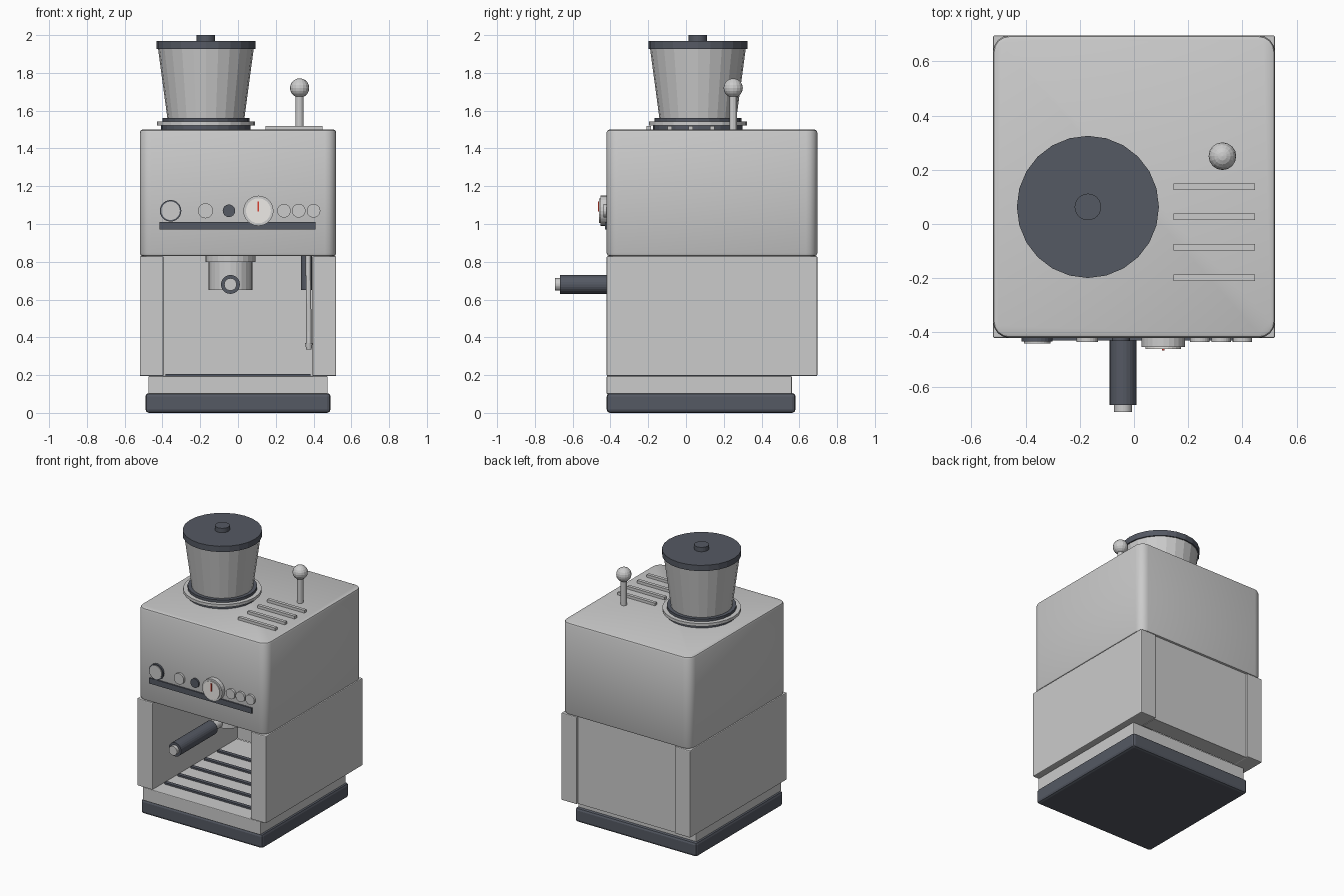
import bpy, bmesh
from math import radians
from mathutils import Vector

if "Cube" in bpy.data.objects:
    bpy.data.objects.remove(bpy.data.objects["Cube"])


def material(name, color):
    m = bpy.data.materials.new(name)
    m.diffuse_color = (*color, 1)
    m.use_nodes = True
    m.node_tree.nodes["Principled BSDF"].inputs["Base Color"].default_value = m.diffuse_color
    return m


DARK = material("dark_plastic", (0.09, 0.10, 0.125))
WHITE = material("dial_white", (0.85, 0.83, 0.8))
RED = material("needle_red", (0.7, 0.05, 0.03))


def finish(name, bm, mat=None, smooth=False):
    bmesh.ops.recalc_face_normals(bm, faces=bm.faces)
    me = bpy.data.meshes.new(name)
    bm.to_mesh(me)
    bm.free()
    ob = bpy.data.objects.new(name, me)
    bpy.context.collection.objects.link(ob)
    if mat:
        me.materials.append(mat)
    if smooth:
        bpy.context.view_layer.objects.active = ob
        ob.select_set(True)
        bpy.ops.object.shade_smooth_by_angle(angle=radians(35))
        ob.select_set(False)
    return ob


def box(name, x, y, z, mat=None, bevel=0, corner=0):
    """Box from (min, max) ranges; corner rounds the upright edges first."""
    bm = bmesh.new()
    bmesh.ops.create_cube(bm, size=1)
    for v in bm.verts:
        v.co = [r[0] if c < 0 else r[1] for c, r in zip(v.co, (x, y, z))]
    if corner:
        upright = [e for e in bm.edges
                   if abs(e.verts[0].co.z - e.verts[1].co.z) > 1e-4]
        bmesh.ops.bevel(bm, geom=upright, offset=corner, segments=4,
                        profile=0.5, affect='EDGES')
        edges = [e for e in bm.edges
                 if abs(e.verts[0].co.z - e.verts[1].co.z) < 1e-4]
    else:
        edges = bm.edges[:]
    if bevel:
        bmesh.ops.bevel(bm, geom=edges, offset=bevel, segments=2,
                        profile=0.5, affect='EDGES')
    return finish(name, bm, mat, smooth=corner > 0)


def tube(name, a, b, r1, mat=None, r2=None, sides=24):
    """Capped cylinder or cone from point a to point b."""
    a, b = Vector(a), Vector(b)
    d = b - a
    bm = bmesh.new()
    bmesh.ops.create_cone(bm, cap_ends=True, segments=sides, radius1=r1,
                          radius2=r1 if r2 is None else r2, depth=d.length)
    rot = Vector((0, 0, 1)).rotation_difference(d).to_matrix().to_4x4()
    bmesh.ops.transform(bm, matrix=rot, verts=bm.verts)
    bmesh.ops.translate(bm, vec=(a + b) / 2, verts=bm.verts)
    return finish(name, bm, mat)


F = -0.42    # front plane
B = 0.695    # back plane

# Base and plinth (plinth top is the drip tray floor)
box("base", (-0.49, 0.49), (F, 0.58), (0, 0.105), DARK, bevel=0.018)
box("plinth", (-0.475, 0.475), (F, 0.56), (0.1, 0.195), bevel=0.005)

# Lower housing: two side walls and a recessed back wall
for side, s in (("left", -1), ("right", 1)):
    box(side + "_wall", sorted((s * 0.395, s * 0.52)), (F, B), (0.195, 0.83), bevel=0.006)
box("back_wall", (-0.395, 0.395), (0.56, 0.68), (0.195, 0.83))

# Drip tray slats
for i in range(5):
    y = -0.285 + i * 0.152
    box(f"tray_slat_{i + 1}", (-0.385, 0.385), (y - 0.014, y + 0.014), (0.19, 0.207), DARK)

# Upper housing
box("upper_housing", (-0.52, 0.52), (F, B), (0.83, 1.5), bevel=0.015, corner=0.06)

# Front panel: trim strip, knobs, lamp and gauge
box("trim_strip", (-0.415, 0.41), (F - 0.01, F + 0.01), (0.97, 1.01), DARK)
PZ = 1.07


def knob(name, x, r, out, mat=None, start=-0.01):
    tube(name, (x, F - start * -1, PZ) if start > 0 else (x, F + 0.01, PZ),
         (x, F - out, PZ), r, mat)


knob("power_ring", -0.357, 0.057, 0.014, DARK)
knob("power_button", -0.357, 0.049, 0.02)
knob("brew_button", -0.172, 0.04, 0.016)
knob("indicator_lamp", -0.048, 0.033, 0.012, DARK)
knob("gauge_rim", 0.108, 0.08, 0.033)
knob("gauge_face", 0.108, 0.066, 0.04, WHITE)
box("gauge_needle", (0.104, 0.112), (F - 0.046, F - 0.03), (PZ - 0.005, PZ + 0.05), RED)
for i in range(3):
    knob(f"mode_button_{i + 1}", 0.243 + i * 0.0785, 0.036, 0.016)

# Brew group and filter holder
GX, GY, HZ = -0.04, -0.05, 0.68
tube("group_collar", (GX, GY, 0.8), (GX, GY, 0.84), 0.133)
tube("filter_basket", (GX, GY, 0.65), (GX, GY, 0.805), 0.117)
tube("holder_neck", (GX, GY, HZ), (GX, -0.27, HZ), 0.03)
tube("holder_handle", (GX, -0.25, HZ), (GX, -0.668, HZ), 0.05, DARK)
tube("handle_cap", (GX, -0.66, HZ), (GX, -0.693, HZ), 0.033)

# Steam wand
tube("wand_sleeve", (0.363, -0.2, 0.65), (0.363, -0.2, 0.835), 0.03, DARK, sides=16)
tube("steam_wand", (0.372, -0.24, 0.835), (0.375, -0.24, 0.36), 0.014, sides=12)
tube("wand_tip", (0.375, -0.24, 0.37), (0.375, -0.24, 0.335), 0.02, r2=0.014, sides=12)

# Bean hopper stack: (name, bottom, top, bottom radius, top radius, material)
for name, z0, z1, r1, r2, mat in (
        ("hopper_seat", 1.495, 1.522, 0.237, 0.237, DARK),
        ("hopper_flange", 1.522, 1.543, 0.26, 0.26, None),
        ("hopper_gasket", 1.543, 1.562, 0.23, 0.23, DARK),
        ("hopper", 1.56, 1.926, 0.204, 0.253, None),
        ("hopper_lid", 1.926, 1.968, 0.262, 0.262, DARK),
        ("lid_knob", 1.965, 2.0, 0.049, 0.049, DARK)):
    tube(name, (-0.17, 0.063, z0), (-0.17, 0.063, z1), r1, mat, r2)

# Raised vents on top
for i in range(4):
    y = 0.138 - i * 0.112
    box(f"top_vent_{i + 1}", (0.146, 0.447), (y - 0.012, y + 0.012), (1.49, 1.52))

# Lever with ball grip
tube("lever_stem", (0.326, 0.25, 1.49), (0.326, 0.25, 1.7), 0.021, sides=12)
bm = bmesh.new()
bmesh.ops.create_uvsphere(bm, u_segments=16, v_segments=10, radius=0.051)
bmesh.ops.translate(bm, vec=(0.326, 0.25, 1.72), verts=bm.verts)
finish("lever_ball", bm)
